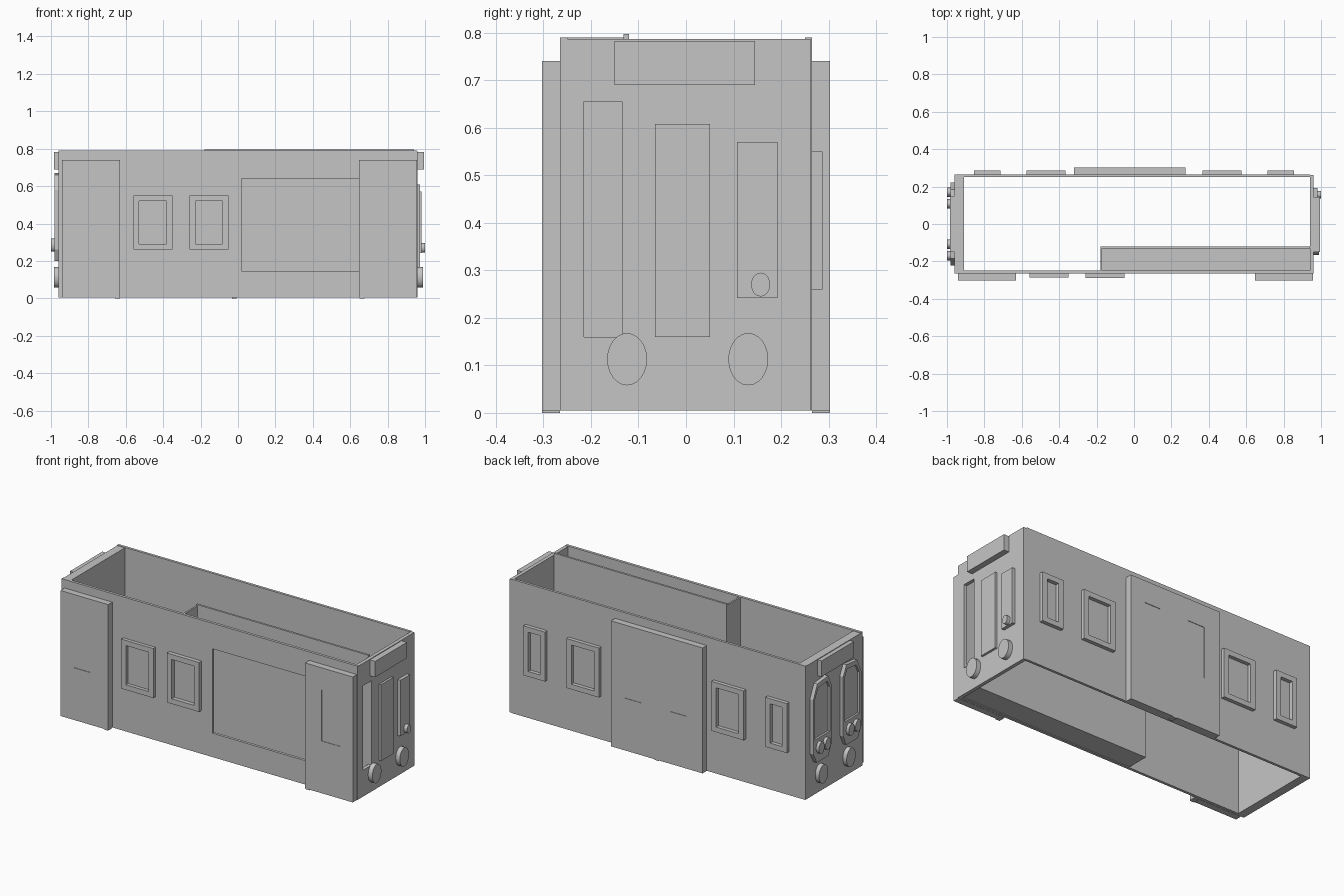
import bpy, bmesh, math

cube = bpy.data.objects.get("Cube")
if cube:
    bpy.data.objects.remove(cube, do_unlink=True)

grey = bpy.data.materials.new("light grey")
grey.use_nodes = True
grey.diffuse_color = (0.56, 0.56, 0.56, 1)
grey.node_tree.nodes["Principled BSDF"].inputs["Base Color"].default_value = (0.56, 0.56, 0.56, 1)


def finish(name, bm):
    bmesh.ops.recalc_face_normals(bm, faces=bm.faces[:])
    mesh = bpy.data.meshes.new(name)
    bm.to_mesh(mesh)
    bm.free()
    mesh.materials.append(grey)
    obj = bpy.data.objects.new(name, mesh)
    bpy.context.collection.objects.link(obj)
    return obj


def panel(name, axis, rect, depth, holes=()):
    """Upright slab facing x or y; rect and holes are (u0, u1, z0, z1)."""
    bm = bmesh.new()
    us = sorted({u for r in (rect, *holes) for u in r[:2]})
    zs = sorted({z for r in (rect, *holes) for z in r[2:]})
    cache = {}

    def vert(i, j, k):
        if (i, j, k) not in cache:
            u, z, w = us[i], zs[j], depth[k]
            cache[i, j, k] = bm.verts.new((w, u, z) if axis == "x" else (u, w, z))
        return cache[i, j, k]

    def solid(i, j):
        if not (0 <= i < len(us) - 1 and 0 <= j < len(zs) - 1):
            return False
        u, z = (us[i] + us[i + 1]) / 2, (zs[j] + zs[j + 1]) / 2
        return not any(h[0] < u < h[1] and h[2] < z < h[3] for h in holes)

    for i in range(len(us) - 1):
        for j in range(len(zs) - 1):
            if not solid(i, j):
                continue
            ring = [(i, j), (i + 1, j), (i + 1, j + 1), (i, j + 1)]
            for k in (0, 1):
                bm.faces.new([vert(a, b, k) for a, b in ring])
            beside = [(i, j - 1), (i + 1, j), (i, j + 1), (i - 1, j)]
            for n, cell in enumerate(beside):
                if not solid(*cell):
                    p, q = ring[n], ring[(n + 1) % 4]
                    bm.faces.new([vert(*p, 0), vert(*q, 0), vert(*q, 1), vert(*p, 1)])
    return finish(name, bm)


def lamp(name, x0, x1, y, z, ry, rz):
    """Flat-faced oval lamp."""
    bm = bmesh.new()
    rings = [[bm.verts.new((x, y + ry * math.cos(math.tau * n / 24),
                            z + rz * math.sin(math.tau * n / 24)))
              for n in range(24)] for x in (x0, x1)]
    for n in range(24):
        m = (n + 1) % 24
        bm.faces.new((rings[0][n], rings[0][m], rings[1][m], rings[1][n]))
    for ring in rings:
        bm.faces.new(ring)
    obj = finish(name, bm)
    bpy.ops.object.select_all(action="DESELECT")
    obj.select_set(True)
    bpy.context.view_layer.objects.active = obj
    bpy.ops.object.shade_smooth_by_angle(angle=math.radians(30))


def window_frame(name, x0, x1, y0, y1):
    inset = 0.032
    panel(name, "y", (x0, x1, 0.26, 0.55), (y0, y1),
          [(x0 + inset, x1 - inset, 0.29, 0.52)])


def door(name, x0, x1, outer, inner, panes, foot):
    """Thick door with shallow sunken panes and a small foot."""
    step = 0.003 if inner > outer else -0.003
    holes = [(a, b, 0.31, 0.61) for a, b in panes]
    panel(name, "y", (x0, x1, 0.004, 0.74), (outer, outer + step), holes)
    panel(name + "_core", "y", (x0, x1, 0.004, 0.74), (outer + step, inner))
    panel(name + "_foot", "y", (foot - 0.013, foot + 0.013, 0, 0.004), (outer, inner))


# Open-topped and open-bottomed body shell
panel("front_wall", "y", (-0.96, 0.958, 0.005, 0.79), (-0.265, -0.249),
      [(0.02, 0.65, 0.145, 0.64)])
panel("back_wall", "y", (-0.96, 0.94, 0.005, 0.79), (0.25, 0.265))
panel("left_end_wall", "x", (-0.265, 0.262, 0.005, 0.787), (0.94, 0.961),
      [(-0.215, -0.135, 0.16, 0.655)])
panel("right_end_wall", "x", (-0.25, 0.25, 0.005, 0.787), (-0.96, -0.91))

# Pocket behind the large front opening
panel("pocket_wall", "y", (-0.18, 0.94, 0.01, 0.797), (-0.132, -0.12))
panel("pocket_end", "x", (-0.25, -0.132, 0.01, 0.79), (-0.18, -0.17))
panel("pocket_floor", "y", (-0.17, 0.94, 0.01, 0.022), (-0.25, -0.132))

# Doors
door("front_right_door", -0.94, -0.63, -0.303, -0.265, [(-0.86, -0.745)], -0.645)
door("front_left_door", 0.647, 0.957, -0.303, -0.265, [(0.755, 0.875)], 0.662)
door("back_door", -0.32, 0.275, 0.303, 0.265, [(-0.22, -0.11), (0.075, 0.185)], -0.02)

# Side window frames
window_frame("front_window_outer", -0.56, -0.35, -0.285, -0.265)
window_frame("front_window_inner", -0.26, -0.05, -0.289, -0.265)
for side, s in (("right", -1), ("left", 1)):
    for kind, a, b in (("wide", 0.365, 0.575), ("narrow", 0.715, 0.855)):
        window_frame(f"back_{kind}_window_{side}", min(s * a, s * b),
                     max(s * a, s * b), 0.265, 0.287)

# Left end: sign box, centre door, side plate
panel("left_sign_box", "x", (-0.15, 0.145, 0.69, 0.783), (0.96, 0.995))
panel("left_end_door", "x", (-0.065, 0.05, 0.16, 0.608), (0.96, 0.974))
panel("left_end_plate", "x", (0.107, 0.193, 0.242, 0.57), (0.96, 0.98))
lamp("left_small_lamp", 0.98, 1.0, 0.157, 0.27, 0.02, 0.025)

# Right end: sign box and two chamfered window surrounds
panel("right_sign_box", "x", (-0.15, 0.15, 0.69, 0.783), (-0.985, -0.96))
outline = [(0.085, 0.2), (0.19, 0.2), (0.222, 0.26), (0.222, 0.58),
           (0.185, 0.66), (0.085, 0.67), (0.055, 0.61), (0.055, 0.26)]
pane = [(0.07, 0.34), (0.205, 0.34), (0.205, 0.34), (0.205, 0.58),
        (0.177, 0.635), (0.092, 0.643), (0.07, 0.6), (0.07, 0.34)]
for side, s in (("front", -1), ("back", 1)):
    bm = bmesh.new()
    loops = [[bm.verts.new((x, s * y, z)) for y, z in pts] for x, pts in
             ((-0.96, outline), (-0.982, outline), (-0.982, pane), (-0.97, pane))]
    for a, b in zip(loops, loops[1:]):
        for n in range(len(a)):
            m = (n + 1) % len(a)
            bm.faces.new((a[n], a[m], b[m], b[n]))
    bm.faces.new(loops[0])
    bm.faces.new(loops[-1])
    bmesh.ops.remove_doubles(bm, verts=bm.verts[:], dist=0.0001)
    finish(f"right_end_{side}_surround", bm)
    for spot, y in (("inner", 0.108), ("outer", 0.17)):
        lamp(f"right_{spot}_lamp_{side}", -0.982, -1.0, s * y, 0.285, 0.026, 0.035)

# Large lamps on both ends
for side, y in (("front", -0.124), ("back", 0.131)):
    lamp(f"left_headlamp_{side}", 0.96, 0.988, y, 0.113, 0.042, 0.055)
    lamp(f"right_headlamp_{side}", -0.96, -0.985, y, 0.113, 0.042, 0.055)
